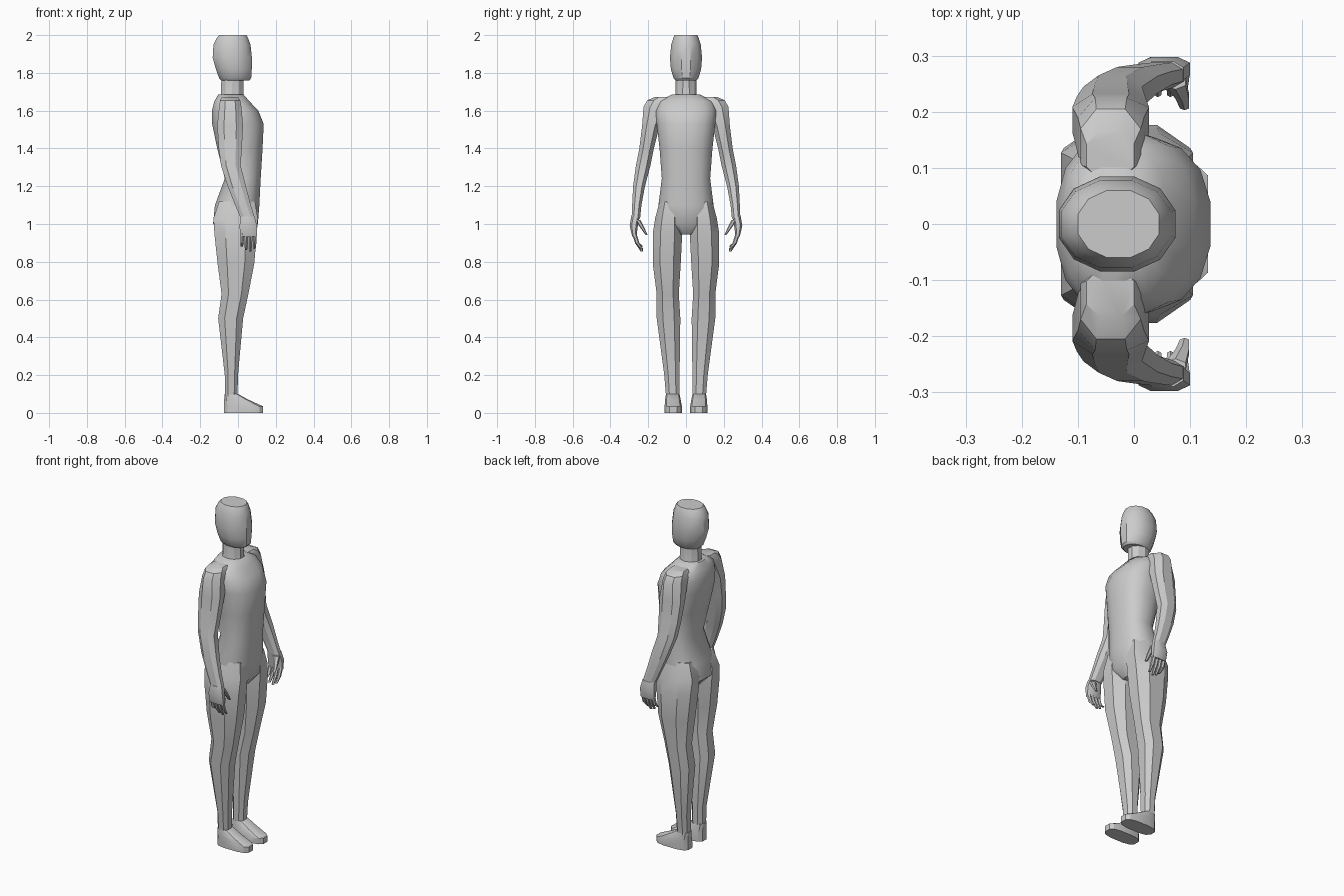
import bpy, bmesh, math


def section(n, power):
    """Unit rounded outline with n corners, scaled to touch the -1..1 box."""
    pts = []
    for i in range(n):
        a = 2 * math.pi * (i + 0.5) / n
        c, s = math.cos(a), math.sin(a)
        pts.append((math.copysign(abs(c) ** (2 / power), c),
                    math.copysign(abs(s) ** (2 / power), s)))
    mx = max(p[0] for p in pts)
    my = max(p[1] for p in pts)
    return [(x / mx, y / my) for x, y in pts]


def loft(name, rings, n=8, power=2.2, mirror=False, angle=30):
    """Skin horizontal slices given as (z, x0, x1, y0, y1)."""
    bm = bmesh.new()
    outline = section(n, power)
    loops = []
    for z, x0, x1, y0, y1 in rings:
        loops.append([bm.verts.new(((x0 + x1) / 2 + px * (x1 - x0) / 2,
                                    (y0 + y1) / 2 + py * (y1 - y0) / 2, z))
                      for px, py in outline])
    for a, b in zip(loops, loops[1:]):
        for i in range(n):
            j = (i + 1) % n
            bm.faces.new((a[i], a[j], b[j], b[i]))
    bm.faces.new(loops[0])
    bm.faces.new(loops[-1])
    bmesh.ops.recalc_face_normals(bm, faces=bm.faces)
    me = bpy.data.meshes.new(name)
    bm.to_mesh(me)
    bm.free()
    ob = bpy.data.objects.new(name, me)
    bpy.context.collection.objects.link(ob)
    bpy.ops.object.select_all(action='DESELECT')
    ob.select_set(True)
    bpy.context.view_layer.objects.active = ob
    bpy.ops.object.shade_smooth_by_angle(angle=math.radians(angle))
    if mirror:
        mod = ob.modifiers.new("mirror", 'MIRROR')
        mod.use_axis = (False, True, False)
        mod.use_mirror_merge = False
    return ob


def centred(rows):
    return [(z, x0, x1, -w, w) for z, x0, x1, w in rows]


# Torso from crotch to collar
loft("torso", centred([
    (0.945, -0.08, 0.06, 0.05), (1.0, -0.132, 0.105, 0.145),
    (1.1, -0.122, 0.113, 0.146), (1.24, -0.07, 0.12, 0.128),
    (1.4, -0.11, 0.13, 0.14), (1.53, -0.137, 0.136, 0.155),
    (1.6, -0.138, 0.108, 0.16), (1.65, -0.125, 0.06, 0.145),
    (1.685, -0.105, 0.03, 0.075)]), n=16, power=2.4, angle=45)

# Neck
loft("neck", centred([
    (1.64, -0.1, 0.04, 0.07), (1.69, -0.09, 0.028, 0.056),
    (1.78, -0.088, 0.028, 0.055)]), n=10, power=2)

# Head with flat crown
loft("head", centred([
    (1.76, -0.09, 0.06, 0.055), (1.772, -0.1, 0.07, 0.066),
    (1.82, -0.117, 0.073, 0.08), (1.88, -0.134, 0.074, 0.085),
    (1.95, -0.13, 0.066, 0.078), (1.985, -0.112, 0.053, 0.067),
    (2.0, -0.1, 0.045, 0.06)]), n=12, power=2.1, angle=33)

# Legs
loft("leg", [
    (0.08, -0.07, -0.003, 0.035, 0.105), (0.2, -0.07, 0.0, 0.034, 0.115),
    (0.5, -0.105, 0.027, 0.03, 0.155), (0.63, -0.087, 0.055, 0.038, 0.155),
    (0.79, -0.108, 0.086, 0.028, 0.176), (0.95, -0.125, 0.1, 0.02, 0.176),
    (1.03, -0.13, 0.105, 0.025, 0.163), (1.12, -0.1, 0.09, 0.03, 0.14)],
    n=8, power=2.4, mirror=True)

# Feet
loft("foot", [
    (0.0, -0.075, 0.132, 0.022, 0.113), (0.035, -0.075, 0.132, 0.022, 0.113),
    (0.07, -0.073, 0.055, 0.028, 0.111), (0.1, -0.072, 0.0, 0.034, 0.106)],
    n=12, power=3, mirror=True)

# Arms from shoulder to wrist
loft("arm", [
    (1.03, 0.015, 0.09, 0.243, 0.288), (1.1, -0.015, 0.068, 0.236, 0.285),
    (1.2, -0.055, 0.042, 0.217, 0.28), (1.31, -0.09, 0.014, 0.188, 0.265),
    (1.4, -0.102, 0.02, 0.17, 0.247), (1.52, -0.11, 0.027, 0.14, 0.232),
    (1.62, -0.1, 0.018, 0.09, 0.225), (1.655, -0.095, 0.012, 0.07, 0.205),
    (1.672, -0.085, 0.0, 0.08, 0.165)], n=8, power=2.4, mirror=True)

# Palms
loft("palm", [
    (0.935, 0.012, 0.1, 0.262, 0.285), (0.99, 0.008, 0.1, 0.255, 0.298),
    (1.04, 0.015, 0.088, 0.245, 0.29)], n=8, power=2.6, mirror=True)

# Fingers, curling inwards
for i, tip in enumerate((0.88, 0.862, 0.855, 0.868)):
    x = 0.022 + 0.0225 * i
    loft(f"finger_{i + 1}", [
        (tip, x - 0.008, x + 0.004, 0.226, 0.24),
        (0.9, x - 0.01, x + 0.008, 0.247, 0.27),
        (0.95, x - 0.01, x + 0.01, 0.262, 0.286)], n=6, power=2, mirror=True)

# Thumbs
loft("thumb", [
    (0.942, 0.082, 0.098, 0.203, 0.214), (0.975, 0.074, 0.098, 0.218, 0.238),
    (1.02, 0.055, 0.092, 0.24, 0.268)], n=6, power=2, mirror=True)
